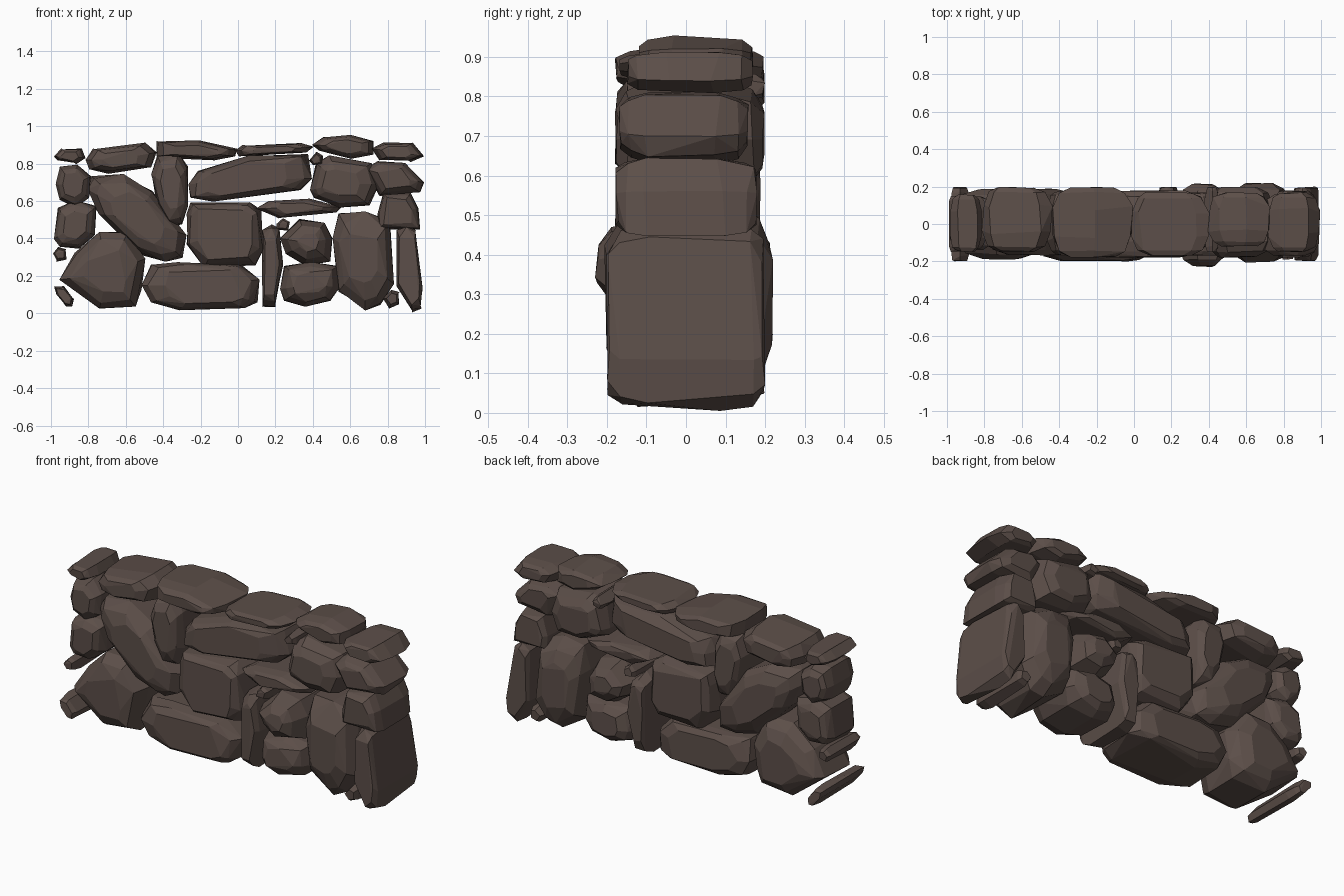
import bpy, bmesh, random
from math import radians
from mathutils import Vector

cube = bpy.data.objects.get("Cube")
if cube:
    bpy.data.objects.remove(cube, do_unlink=True)
rng = random.Random(4)

rock = bpy.data.materials.new("dark_brown_rock")
rock.use_nodes = True
colour = (0.107, 0.077, 0.066, 1)
rock.diffuse_color = colour
rock.node_tree.nodes["Principled BSDF"].inputs["Base Color"].default_value = colour


def stone(name, outline, front=-18, back=18, face=0.55, shoulder=0.52):
    """Chiselled stone: a front outline (in hundredths) carried through the wall,
    rounded from shoulder to cheek to face, then hulled into flat facets."""
    pts = [Vector((x, 0, z)) / 100 for x, z in outline]
    centre = sum(pts, Vector()) / len(pts)
    middle, half = (front + back) / 200, (back - front) / 200
    cheek = (1 + face) / 2 + 0.04
    bm = bmesh.new()

    def add(p, size, reach):
        v = centre + (p - centre) * size + (p - centre).normalized() * 0.005
        v.y = middle + half * reach
        bm.verts.new(v)

    for i, p in enumerate(pts):
        for side in (-1, 1):
            # alternate points stand proud on the front and on the back
            proud = (i % 2 == 0) == (side < 0)
            girth = 1 if proud else rng.uniform(0.92, 0.99)
            add(p, girth, side * shoulder * rng.uniform(0.8, 1.2))
            add(p, cheek * rng.uniform(0.95, 1.03), side * rng.uniform(0.8, 0.86))
            add(p, face * rng.uniform(0.85, 1.1), side * rng.uniform(0.95, 1))
    hull = bmesh.ops.convex_hull(bm, input=bm.verts)
    spare = {v for v in hull["geom_interior"] + hull["geom_unused"]
             if isinstance(v, bmesh.types.BMVert)}
    bmesh.ops.delete(bm, geom=list(spare), context="VERTS")
    bmesh.ops.dissolve_limit(bm, angle_limit=radians(9), verts=bm.verts, edges=bm.edges)
    bmesh.ops.recalc_face_normals(bm, faces=bm.faces)
    mesh = bpy.data.meshes.new(name)
    bm.to_mesh(mesh)
    bm.free()
    mesh.materials.append(rock)
    bpy.context.collection.objects.link(bpy.data.objects.new(name, mesh))


def cap(name, outline, front, back):
    """Coping stone: broad at the waist and well tapered to the faces."""
    stone(name, outline, front, back, face=0.55, shoulder=0.4)


# Bottom course
stone("corner_boulder", [(-95, 18), (-87, 32), (-74, 43), (-59, 43), (-50, 29),
                         (-52, 13), (-55, 4), (-74, 3), (-82, 8)], -19, 19)
stone("corner_sliver", [(-98, 14), (-93, 14), (-88, 8), (-89, 4), (-92, 4), (-97, 10)],
      -20, 20, 0.7)
stone("left_pebble", [(-99, 32), (-96, 35), (-92, 34), (-92, 29), (-97, 28)], -15, 15)
stone("base_slab", [(-51, 15), (-46, 26), (-32, 27), (1, 26), (11, 18),
                    (10, 6), (3, 3), (-31, 2), (-46, 6)], -20, 16, 0.68)
stone("base_upright", [(13, 44), (18, 47), (22, 45), (24, 26), (20, 4), (13, 4), (12, 26)],
      -18, 20, 0.68)
stone("base_cobble", [(23, 13), (25, 25), (39, 27), (53, 25), (54, 14),
                      (49, 7), (36, 4), (25, 7)], -19, 19, 0.5)
stone("tall_boulder", [(51, 40), (54, 53), (68, 54), (81, 49), (83, 16),
                       (76, 5), (68, 2), (54, 12)], -21, 22, 0.5)
stone("end_slab", [(85, 44), (90, 47), (95, 44), (99, 13), (98, 3), (93, 1), (85, 15)],
      -20, 20, 0.78)
stone("base_pebble", [(78, 8), (82, 12), (86, 11), (86, 5), (81, 3)], -19, 17)

# Middle course
stone("round_cobble", [(23, 40), (33, 50), (46, 48), (50, 40), (49, 28), (36, 26), (26, 32)],
      -23, 22, 0.38, 0.4)
stone("gap_pebble", [(21, 48), (24, 51), (28, 49), (27, 44), (21, 45)], -15, 17)
stone("flat_slab", [(10, 56), (17, 60), (38, 61), (55, 57), (52, 54), (22, 51)], -17, 17)
stone("centre_block", [(-27, 53), (-25, 59), (6, 59), (12, 55), (13, 34),
                       (9, 26), (-18, 25), (-27, 37)], -18, 18, 0.72)
stone("leaning_boulder", [(-80, 66), (-78, 73), (-61, 74), (-46, 65), (-28, 42),
                          (-30, 30), (-39, 28), (-53, 32), (-74, 53)], -17, 19)
stone("left_cobble", [(-98, 40), (-96, 56), (-87, 60), (-76, 57), (-77, 42),
                      (-85, 35), (-95, 36)], -14, 15)
stone("right_cobble", [(75, 53), (78, 64), (92, 64), (96, 56), (97, 45), (75, 45)], -18, 18, 0.7)

# Upper course
stone("left_upper_cobble", [(-97, 69), (-95, 78), (-86, 79), (-79, 73), (-80, 62),
                            (-87, 57), (-95, 61)], -14, 15)
stone("wedge", [(-46, 74), (-43, 84), (-32, 86), (-27, 78), (-27, 58),
                (-30, 48), (-37, 47), (-43, 58)], -17, 18)
stone("long_slab", [(-26, 69), (-21, 76), (6, 84), (37, 85), (39, 72),
                    (33, 66), (-13, 60), (-25, 62)], -18, 18, 0.7)
stone("upper_block", [(39, 66), (42, 80), (49, 84), (71, 80), (75, 69),
                      (70, 58), (54, 57), (41, 62)], -18, 20)
stone("upper_pebble", [(38, 82), (42, 86), (45, 84), (45, 80), (40, 79)], -15, 20)
stone("right_upper_cobble", [(68, 77), (75, 81), (89, 80), (99, 70), (97, 65), (76, 63)], -17, 16)

# Capping stones
cap("left_cap", [(-98, 84), (-94, 88), (-84, 88), (-82, 83), (-87, 80), (-96, 82)], -15, 16)
cap("cap_left", [(-81, 82), (-77, 88), (-50, 91), (-44, 86), (-47, 78), (-69, 75), (-79, 77)],
    -15, 20)
cap("cap_centre_left", [(-43, 84), (-43, 92), (-21, 92), (-1, 88), (-2, 84), (-13, 82), (-37, 83)],
    -18, 20)
cap("cap_centre_right", [(-1, 87), (3, 90), (33, 91), (40, 89), (36, 86), (11, 84), (1, 84)],
    -17, 17)
cap("cap_right", [(40, 90), (46, 94), (60, 95), (72, 92), (72, 85), (60, 83), (44, 87)], -12, 17)
cap("right_cap", [(72, 88), (78, 91), (93, 91), (99, 84), (92, 81), (76, 82)], -15, 17)
